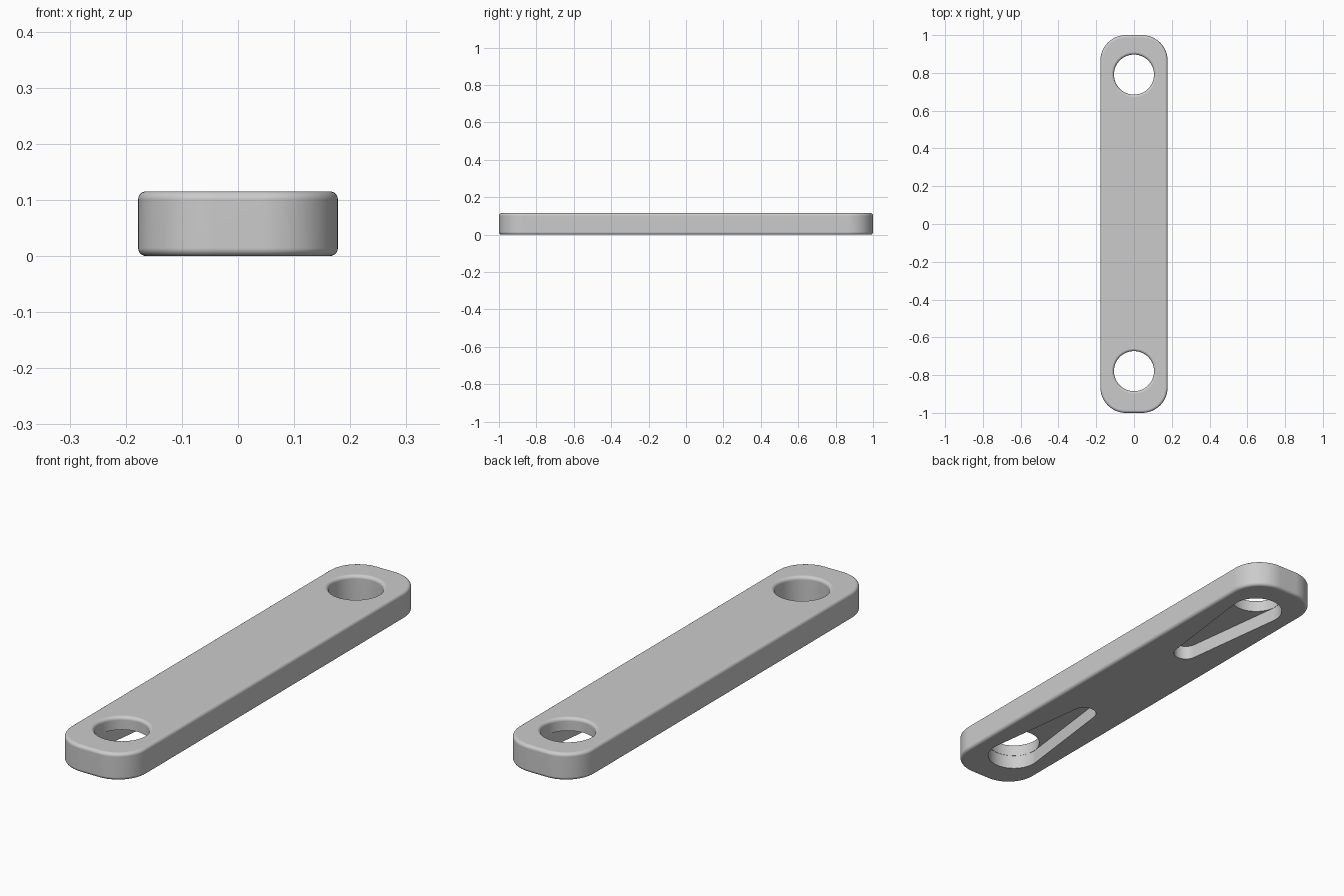
import bpy, bmesh
from math import sin, cos, pi, asin

HALF_W, HALF_L, HEIGHT = 0.178, 1.0, 0.115
CORNER, FILLET = 0.135, 0.014
HOLE_R, HOLE_Y, SHIFT = 0.106, 0.785, 0.006
TIP_R, TIP_Y, SLOT_DEPTH = 0.05, 0.33, 0.06
STEPS = 6

cube = bpy.data.objects.get("Cube")
if cube:
    bpy.data.objects.remove(cube, do_unlink=True)

grey = bpy.data.materials.new("plain_grey")
grey.use_nodes = True
grey.diffuse_color = (0.6, 0.6, 0.6, 1)
grey.node_tree.nodes["Principled BSDF"].inputs["Base Color"].default_value = (0.6, 0.6, 0.6, 1)


def arc(cx, cy, r, start, end, n):
    """Points along an arc, both ends included."""
    angles = [start + (end - start) * i / n for i in range(n + 1)]
    return [(cx + r * cos(a), cy + r * sin(a)) for a in angles]


def loft(name, rings):
    """Closed solid through a list of (outline, z), from bottom to top."""
    bm = bmesh.new()
    loops = [[bm.verts.new((x, y, z)) for x, y in pts] for pts, z in rings]
    for low, high in zip(loops, loops[1:]):
        for i in range(len(low)):
            j = (i + 1) % len(low)
            bm.faces.new((low[i], low[j], high[j], high[i]))
    bm.faces.new(loops[0][::-1])
    bm.faces.new(loops[-1])
    bmesh.ops.recalc_face_normals(bm, faces=bm.faces)
    mesh = bpy.data.meshes.new(name)
    bm.to_mesh(mesh)
    bm.free()
    mesh.materials.append(grey)
    obj = bpy.data.objects.new(name, mesh)
    bpy.context.collection.objects.link(obj)
    return obj


def bar_outline(inset):
    """Rounded rectangle, shrunk by inset."""
    x, y = HALF_W - CORNER, HALF_L - CORNER
    pts = []
    for k, (sx, sy) in enumerate([(1, 1), (-1, 1), (-1, -1), (1, -1)]):
        pts += arc(sx * x, sy * y, CORNER - inset, k * pi / 2, (k + 1) * pi / 2, 16)
    return pts


def circle(y, r):
    return arc(0, y, r, 0, 2 * pi, 64)[:-1]


def slot_outline(y_big, y_tip):
    """Teardrop: wide end round the hole, narrow tip toward the middle."""
    side = 1 if y_big > y_tip else -1
    big = HOLE_R + 0.001
    lean = asin((big - TIP_R) / abs(y_big - y_tip))
    pts = arc(0, 0, big, -lean, pi + lean, 36)
    pts += arc(0, -abs(y_big - y_tip), TIP_R, pi + lean, 2 * pi - lean, 24)
    return [(side * x, y_big + side * y) for x, y in pts]


def cut(target, cutter):
    """Subtract the cutter, then discard it."""
    mod = target.modifiers.new("cut", "BOOLEAN")
    mod.operation = "DIFFERENCE"
    mod.solver = "EXACT"
    mod.object = cutter
    cutter.hide_render = True
    bpy.context.view_layer.objects.active = target
    bpy.ops.object.modifier_apply(modifier=mod.name)
    bpy.data.objects.remove(cutter, do_unlink=True)


# Bar with rounded corners and filleted top and bottom rims
quarter = [(FILLET * (1 - sin(t)), FILLET * (1 - cos(t)))
           for t in (pi / 2 * i / STEPS for i in range(STEPS + 1))]
rings = [(bar_outline(inset), z) for inset, z in quarter]
rings += [(bar_outline(inset), HEIGHT - z) for inset, z in reversed(quarter)]
bar = loft("link_bar", rings)

for side in (-1, 1):
    y_hole, y_tip = side * HOLE_Y + SHIFT, side * TIP_Y + SHIFT
    # Through hole with a rounded upper rim
    rings = [(circle(y_hole, HOLE_R), -0.05)]
    rings += [(circle(y_hole, HOLE_R + FILLET - inset), HEIGHT - z)
              for inset, z in [(FILLET - a, b) for a, b in reversed(quarter)]
              for inset in [FILLET - inset]
              for inset in [FILLET - inset]]
    rings.append((circle(y_hole, HOLE_R + FILLET), HEIGHT + 0.05))
    cut(bar, loft("hole_cutter", rings))
    # Tapered pocket on the underside
    outline = slot_outline(y_hole, y_tip)
    cut(bar, loft("slot_cutter", [(outline, -0.05), (outline, SLOT_DEPTH)]))

# Smooth rounds, crisp edges
bpy.ops.object.select_all(action="DESELECT")
bar.select_set(True)
bpy.context.view_layer.objects.active = bar
bpy.ops.object.shade_smooth_by_angle(angle=pi / 6)
weighted = bar.modifiers.new("even_shading", "WEIGHTED_NORMAL")
weighted.keep_sharp = True
